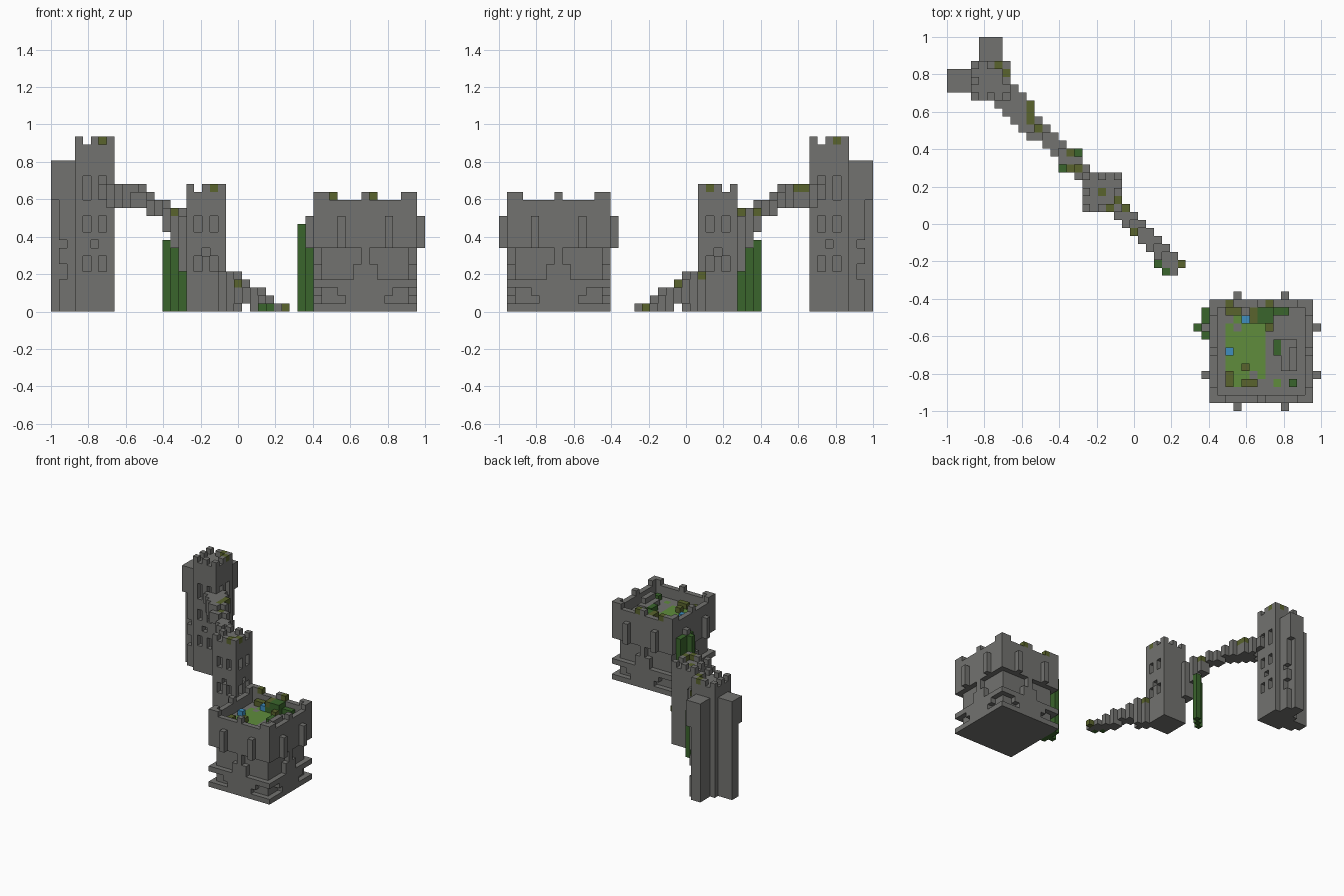
import bpy, bmesh
from mathutils import Vector

if "Cube" in bpy.data.objects:
    bpy.data.objects.remove(bpy.data.objects["Cube"], do_unlink=True)

N = 47
V = 2 / N                      # edge of one block
COLOURS = {
    "stone": (0.17, 0.17, 0.16),
    "moss": (0.10, 0.125, 0.026),
    "vine": (0.042, 0.13, 0.025),
    "grass": (0.115, 0.265, 0.045),
    "flower_blue": (0.05, 0.27, 0.52),
}
NAMES = list(COLOURS)
MATS = []
for name, rgb in COLOURS.items():
    m = bpy.data.materials.new(name)
    m.use_nodes = True
    m.diffuse_color = (*rgb, 1)
    bsdf = m.node_tree.nodes["Principled BSDF"]
    bsdf.inputs["Base Color"].default_value = (*rgb, 1)
    bsdf.inputs["Roughness"].default_value = 0.9
    MATS.append(m)

cells = {}                     # block position -> (part, colour)


def fill(part, x, y, z, colour="stone"):
    """Fill a box of blocks; ranges are (start, end)."""
    for i in range(*x):
        for j in range(*y):
            for k in range(*z):
                cells.setdefault((i, j, k), (part, colour))


def carve(x, y, z):
    for i in range(*x):
        for j in range(*y):
            for k in range(*z):
                cells.pop((i, j, k), None)


def block(part, i, j, z0, z1, colour="stone"):
    fill(part, (i, i + 1), (j, j + 1), (z0, z1), colour)


def paint(i, j, colour):
    """Colour the topmost block of a column."""
    tops = [c for c in cells if c[0] == i and c[1] == j]
    if tops:
        top = max(tops, key=lambda c: c[2])
        cells[top] = (cells[top][0], colour)


# Square watch towers with merlons and windows on two sides
def tower(part, x, y, height, windows, slit):
    fill(part, (x, x + 5), (y, y + 5), (0, height))
    for a in range(0, 5, 2):
        for b in range(0, 5, 2):
            if (a, b) != (2, 2):
                block(part, x + a, y + b, height, height + 1)
    holes = [(a, z0, z1) for a in (1, 3) for z0, z1 in windows]
    for a, z0, z1 in holes + [(2, slit, slit + 1)]:
        carve((x + a, x + a + 1), (y, y + 1), (z0, z1))
        carve((x + 4, x + 5), (y + a, y + a + 1), (z0, z1))


tower("tall_tower", 3, 39, 21, [(5, 7), (10, 12), (14, 17)], 8)
block("tall_tower", 6, 43, 21, 22, "moss")
block("tall_tower", 7, 42, 21, 22, "moss")
tower("middle_tower", 17, 25, 15, [(5, 7), (10, 12)], 7)
block("middle_tower", 20, 25, 15, 16, "moss")
block("middle_tower", 21, 26, 15, 16, "moss")
paint(19, 27, "moss")

# Buttresses of the tall tower, with chipped lower corners
fill("side_buttress", (0, 3), (40, 43), (0, 19))
fill("back_buttress", (4, 7), (44, 47), (0, 19))
for w, z0, z1 in [(1, 0, 14), (2, 4, 6), (2, 8, 9)]:
    carve((0, w), (40, 41), (z0, z1))
    carve((6, 7), (47 - w, 47), (z0, z1))


# Diagonal stepped walkways between the towers
def walkway(part, start, tops, bottoms, wide_until):
    for i in range(start - 2, start + len(tops) + 2):
        for s in range(44, 49):
            if s in (44, 48) and i >= wide_until:
                continue
            c = (2 * i - s + 46) // 2 - start
            if 0 <= c < len(tops):
                block(part, i, s - i, bottoms[c], tops[c])


walkway("upper_walkway", 7, [16, 16, 16, 16, 15, 14, 14, 13, 13, 12],
        [14, 13, 13, 13, 13, 12, 12, 10, 8, 5], 11)
walkway("lower_walkway", 21, [5, 5, 4, 3, 3, 2, 1, 1],
        [0, 0, 1, 1, 0, 0, 0, 0], 0)
for i, s in [(10, 48), (10, 47), (10, 46), (11, 46), (15, 47), (15, 45),
             (16, 46), (22, 47), (23, 45), (29, 47)]:
    paint(i, s - i, "moss")
for n, top in enumerate((9, 8, 9)):
    block("walkway_vine", 14 + n, 30 + n, 0, top, "vine")
for i in (26, 27):
    block("walkway_vine", i, 44 - i, 0, 1, "vine")

# Keep: narrow waist and overhanging upper storey with a sunken court
X0, Y0, W = 33, 1, 13
fill("keep", (X0 + 1, X0 + W - 1), (Y0 + 1, Y0 + W - 1), (0, 8))
fill("keep", (X0, X0 + W), (Y0, Y0 + W), (8, 14))
carve((X0 + 1, X0 + W - 1), (Y0 + 1, Y0 + W - 1), (12, 14))


def side_cell(side, u, d):
    return [(X0 + u, Y0 + d), (X0 + W - 1 - d, Y0 + u),
            (X0 + W - 1 - u, Y0 + W - 1 - d), (X0 + d, Y0 + W - 1 - u)][side]


# Each keep side: (first, last, depth, bottom, top) along the wall
TRIM = [(0, 12, 0, 0, 1), (4, 8, 0, 1, 2), (3, 9, 0, 2, 3), (0, 12, 0, 3, 4),
        (5, 7, 0, 4, 6), (6, 6, 0, 6, 8),           # plinth and stepped gable
        (0, 1, 0, 14, 15), (6, 6, 0, 14, 15), (11, 12, 0, 14, 15),  # merlons
        (3, 3, -1, 8, 12), (9, 9, -1, 8, 12)]       # wall posts
for side in range(4):
    for u0, u1, d, z0, z1 in TRIM:
        for u in range(u0, u1 + 1):
            block("keep", *side_cell(side, u, d), z0, z1)
for i in (35, 40):
    block("keep", i, 13, 14, 15, "moss")

# Court: lawn, steps, bushes and flowers
for i in range(35, 40):
    for j in range(3, 12):
        if (i, j) not in [(36, 10), (38, 4), (35, 11), (39, 3)]:
            paint(i, j, "grass")
paint(41, 3, "grass")
fill("court_steps", (42, 44), (5, 9), (12, 13))
fill("court_steps", (43, 44), (5, 8), (13, 14))
fill("bush", (38, 41), (11, 13), (12, 14), "vine")
fill("bush", (41, 43), (12, 13), (12, 13), "vine")
fill("bush", (41, 42), (7, 9), (12, 13), "vine")
block("bush", 43, 3, 12, 13, "vine")
for i, j in [(40, 10), (38, 12), (38, 11), (35, 3), (35, 4), (37, 3), (38, 3),
             (37, 5), (35, 12), (36, 12)]:
    if (i, j, 12) not in cells:
        block("court_moss", i, j, 12, 13, "moss")
    else:
        paint(i, j, "moss")
block("flowers", 35, 7, 12, 13, "flower_blue")
block("flowers", 37, 11, 12, 13, "flower_blue")

# Vine climbing the keep wall
block("keep_vine", 31, 10, 0, 11, "vine")
fill("keep_vine", (32, 33), (9, 13), (0, 11), "vine")

# Turn the exposed block faces of each part into a mesh
DIRS = [Vector(d) for d in ((1, 0, 0), (-1, 0, 0), (0, 1, 0), (0, -1, 0), (0, 0, 1), (0, 0, -1))]
for part in sorted({p for p, _ in cells.values()}):
    bm = bmesh.new()
    for pos, (owner, colour) in cells.items():
        if owner != part:
            continue
        centre = Vector(pos) + Vector((0.5, 0.5, 0.5))
        for d in DIRS:
            if tuple(int(a + b) for a, b in zip(pos, d)) in cells:
                continue
            u = Vector((d.y, d.z, d.x))
            w = d.cross(u)
            corners = [centre + (d + u * a + w * b) / 2
                       for a, b in ((-1, -1), (1, -1), (1, 1), (-1, 1))]
            f = bm.faces.new([bm.verts.new(p * V - Vector((1, 1, 0))) for p in corners])
            f.material_index = NAMES.index(colour)
    bmesh.ops.remove_doubles(bm, verts=bm.verts, dist=V / 100)
    bmesh.ops.dissolve_limit(bm, angle_limit=0.01, verts=bm.verts, edges=bm.edges,
                             delimit={'MATERIAL'})
    mesh = bpy.data.meshes.new(part)
    bm.to_mesh(mesh)
    bm.free()
    for m in MATS:
        mesh.materials.append(m)
    bpy.context.collection.objects.link(bpy.data.objects.new(part, mesh))
